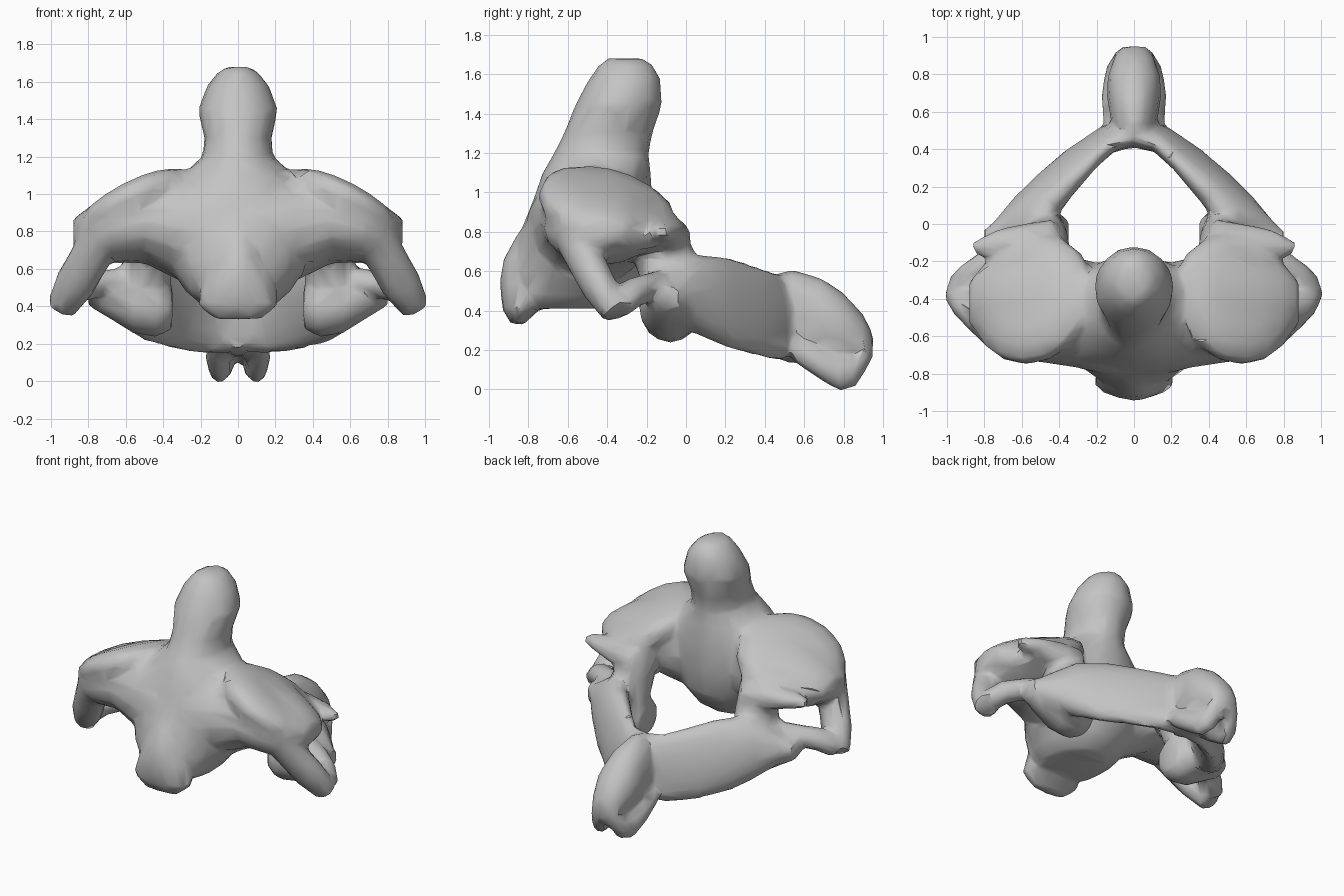
import bpy, bmesh, math
from mathutils import Vector

cube = bpy.data.objects.get("Cube")
if cube:
    bpy.data.objects.remove(cube)

bm = bmesh.new()
SIDES = 16
X, Y, Z = Vector((1, 0, 0)), Vector((0, 1, 0)), Vector((0, 0, 1))


def loft(stations, u=None, v=None, up=Z):
    """Closed skin through elliptical rings: (centre, radius_u, radius_v)."""
    pts = [Vector(s[0]) for s in stations]
    rings = []
    for i, (c, ru, rv) in enumerate(stations):
        a, b = u, v
        if a is None:
            t = (pts[min(i + 1, len(pts) - 1)] - pts[max(i - 1, 0)]).normalized()
            a = t.cross(up).normalized()
            b = a.cross(t)
        rings.append([bm.verts.new(pts[i]
                      + a * ru * math.cos(math.tau * k / SIDES)
                      + b * rv * math.sin(math.tau * k / SIDES))
                      for k in range(SIDES)])
    for r, s in zip(rings, rings[1:]):
        for k in range(SIDES):
            j = (k + 1) % SIDES
            bm.faces.new((r[k], r[j], s[j], s[k]))
    bm.faces.new(rings[0][::-1])
    bm.faces.new(rings[-1])


def column(rows):
    """Upright form from rows of (z, front y, back y, half width)."""
    loft([((0, (f + b) / 2, z), w, (b - f) / 2) for z, f, b, w in rows], X, Y)


def paired(stations, u=None, v=None, up=Z):
    """Loft on the left, and again mirrored on the right."""
    flip = lambda p: None if p is None else Vector((-p[0], p[1], p[2]))
    loft(stations, u, v, up)
    loft([(flip(c), a, b) for c, a, b in stations], flip(u), flip(v), flip(up))


def paired_bar(rows):
    """Sideways form from rows of (x, front y, back y, low z, high z)."""
    paired([((x, (f + b) / 2, (lo + hi) / 2), (b - f) / 2, (hi - lo) / 2)
            for x, f, b, lo, hi in rows], Y, Z)


# Central body rising into the peg
column([(.41, -.86, -.38, .2), (.48, -.89, -.28, .28), (.6, -.89, -.2, .36),
        (.78, -.85, -.17, .4), (.95, -.78, -.17, .4), (1.1, -.73, -.18, .3),
        (1.2, -.67, -.19, .19), (1.3, -.62, -.17, .18), (1.45, -.56, -.12, .215),
        (1.58, -.49, -.13, .165), (1.65, -.44, -.17, .11), (1.68, -.4, -.22, .06)])

# Front lip under the body
column([(.33, -.89, -.82, .13), (.41, -.935, -.74, .22),
        (.54, -.945, -.66, .19), (.66, -.93, -.6, .14), (.8, -.85, -.6, .1)])

# Shoulders carrying the upper joints
paired_bar([(.1, -.82, -.23, .5, 1.1), (.3, -.77, -.18, .53, 1.1),
            (.5, -.74, -.12, .63, 1.07), (.68, -.72, -.16, .63, 1.0),
            (.8, -.65, -.22, .68, .93), (.88, -.54, -.3, .74, .87)])

# Upper joint discs, tilted outward and back
normal = Vector((.45, .26, .86)).normalized()
slope = Y.cross(normal).normalized()
across = normal.cross(slope)
disc = Vector((.57, -.385, .965))
paired([(disc + normal * t, r, r) for t, r in
        ((.05, .18), (.03, .28), (-.015, .355), (-.08, .36), (-.16, .3), (-.23, .18))],
       slope, across)

# Ledges behind the discs, ending in a pointed corner
paired([((.42, -.07, .76), .1, .11), ((.58, -.1, .79), .1, .09),
        ((.73, -.11, .8), .08, .06), ((.86, -.13, .8), .035, .035)])

# Front bars of the side processes
paired([((.68, -.58, .84), .13, .12), ((.78, -.53, .68), .11, .09),
        ((.87, -.44, .52), .11, .09), ((.95, -.36, .385), .08, .065)], up=Y)

# Rear bars from the lower joints to the side tips, leaving an opening above
paired([((.6, -.12, .53), .08, .08), ((.75, -.19, .52), .075, .07),
        ((.86, -.27, .49), .08, .075), ((.93, -.34, .43), .08, .07)], up=Z)

# Necks going down from the discs to the arch
paired([((.46, -.26, .95), .14, .17), ((.47, -.17, .8), .13, .17),
        ((.48, -.1, .66), .13, .16), ((.52, -.06, .5), .16, .16)], X, Y)

# Lower joints, rising outward
paired_bar([(.35, -.19, .03, .28, .5), (.43, -.23, .07, .235, .55),
            (.56, -.24, .08, .255, .57), (.68, -.22, .04, .33, .55),
            (.8, -.17, -.02, .4, .53)])

# Back plates of the arch, leaning inward
paired([((.71, -.08, .47), .09, .09), ((.55, .06, .48), .115, .21),
        ((.43, .2, .445), .095, .24), ((.285, .345, .4), .075, .24),
        ((.14, .455, .37), .07, .23), ((-.05, .49, .37), .07, .22)],
       up=Vector((-.35, 0, 1)))

# Rear spine with two short prongs below
loft([((0, y, (lo + hi) / 2), w, (hi - lo) / 2) for y, lo, hi, w in
      ((.42, .17, .54, .08), (.53, .13, .61, .12), (.68, .13, .57, .145),
       (.8, .12, .49, .14), (.9, .1, .38, .105), (.95, .16, .28, .06))], X, Z)
paired([((.12, .55, .2), .05, .06), ((.11, .68, .13), .065, .08),
        ((.1, .78, .075), .06, .085), ((.08, .86, .09), .06, .08),
        ((.05, .935, .2), .04, .07)], X, Z)

bmesh.ops.recalc_face_normals(bm, faces=bm.faces)
mesh = bpy.data.meshes.new("bone")
bm.to_mesh(mesh)
bm.free()
bone = bpy.data.objects.new("vertebra", mesh)
bpy.context.collection.objects.link(bone)

# Fuse the parts into one surface, then soften and reduce it
fuse = bone.modifiers.new("fuse", 'REMESH')
fuse.mode = 'VOXEL'
fuse.voxel_size = .02
soften = bone.modifiers.new("soften", 'SMOOTH')
soften.factor = .5
soften.iterations = 6
reduce = bone.modifiers.new("reduce", 'DECIMATE')
reduce.ratio = .06
reduce.use_symmetry = True
graph = bpy.context.evaluated_depsgraph_get()
final = bpy.data.meshes.new_from_object(bone.evaluated_get(graph))
bone.modifiers.clear()
bone.data = final
final.name = "vertebra"
bpy.data.meshes.remove(mesh)

# Plain grey bone
grey = bpy.data.materials.new("bone grey")
grey.use_nodes = True
colour = (.55, .55, .55, 1)
grey.diffuse_color = colour
grey.node_tree.nodes["Principled BSDF"].inputs["Base Color"].default_value = colour
final.materials.clear()
final.materials.append(grey)

for o in bpy.context.selected_objects:
    o.select_set(False)
bone.select_set(True)
bpy.context.view_layer.objects.active = bone
bpy.ops.object.shade_smooth_by_angle(angle=math.radians(40))
